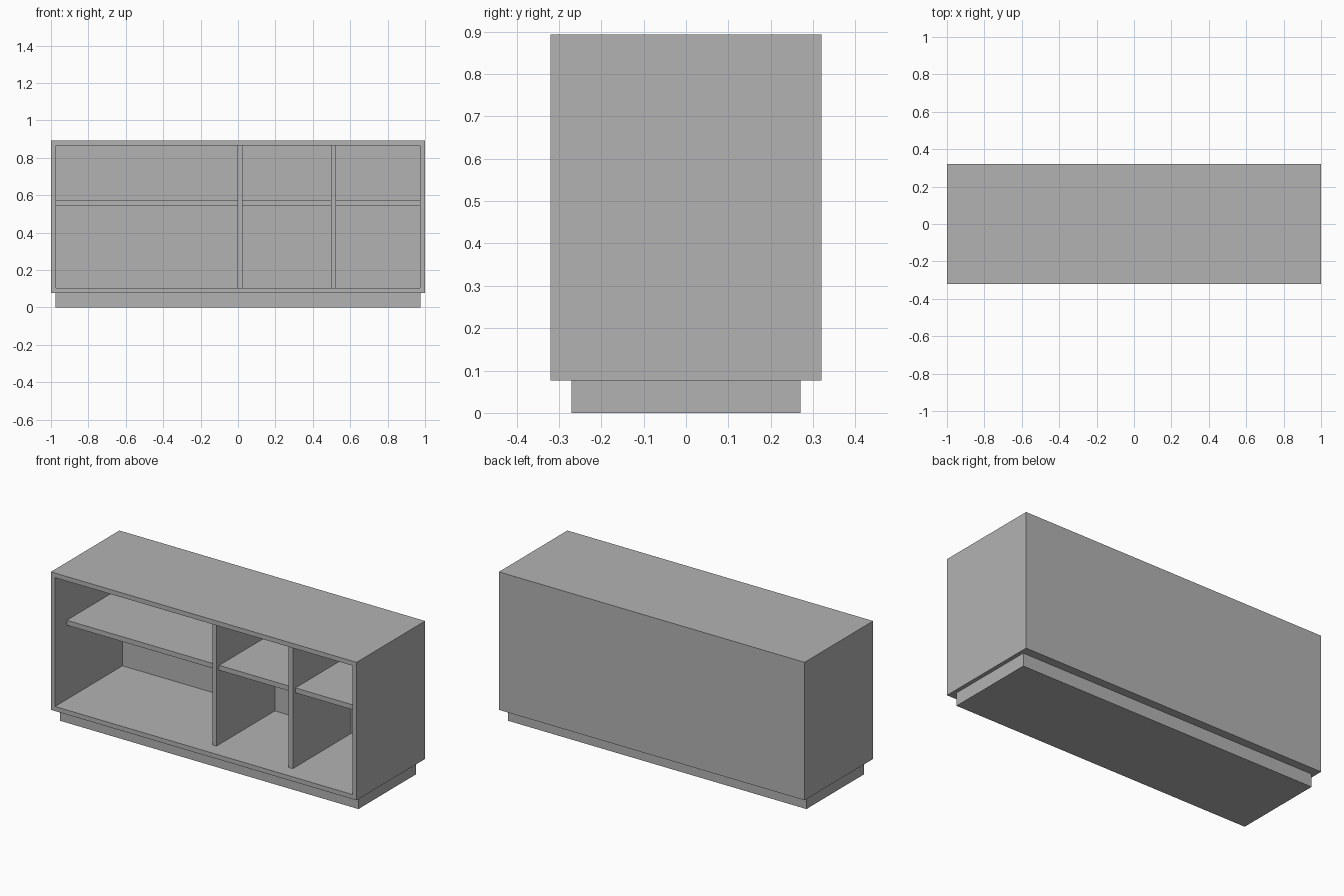
import bpy
import bmesh

cube = bpy.data.objects.get("Cube")
if cube:
    bpy.data.objects.remove(cube, do_unlink=True)

grey = bpy.data.materials.new("neutral_grey")
grey.use_nodes = True
colour = (0.45, 0.45, 0.45, 1)
grey.diffuse_color = colour
grey.node_tree.nodes["Principled BSDF"].inputs["Base Color"].default_value = colour


def box(name, x, y, z, edit=None):
    """Box between (min, max) pairs, optionally reshaped by edit."""
    bm = bmesh.new()
    bmesh.ops.create_cube(bm, size=1)
    for v in bm.verts:
        v.co = [r[0] if c < 0 else r[1] for c, r in zip(v.co, (x, y, z))]
    if edit:
        edit(bm)
    mesh = bpy.data.meshes.new(name)
    bm.to_mesh(mesh)
    bm.free()
    mesh.materials.append(grey)
    obj = bpy.data.objects.new(name, mesh)
    bpy.context.collection.objects.link(obj)
    return obj


HALF_DEPTH = 0.32
BOTTOM, TOP = 0.077, 0.893
WALL = 0.027
BACK = 0.31  # inner face of the back panel


def hollow(bm):
    """Inset the front face and push it in to the back panel."""
    bm.normal_update()
    front = min(bm.faces, key=lambda f: f.calc_center_median().y)
    bmesh.ops.inset_region(bm, faces=[front], thickness=WALL, use_even_offset=True)
    ext = bmesh.ops.extrude_discrete_faces(bm, faces=[front])
    for v in ext["faces"][0].verts:
        v.co.y = BACK


# Plinth and open-fronted carcass
box("plinth", (-0.977, 0.977), (-0.27, 0.27), (0, BOTTOM))
box("carcass", (-1, 1), (-HALF_DEPTH, HALF_DEPTH), (BOTTOM, TOP), hollow)

# Upright dividers, set back from the front
dividers = {"centre_divider": (-0.003, 0.024), "left_divider": (0.496, 0.523)}
for name, span in dividers.items():
    box(name, span, (-0.235, BACK), (BOTTOM + WALL, TOP - WALL))

# One shelf per bay, set back a little further
edges = [WALL - 1, *(x for span in dividers.values() for x in span), 1 - WALL]
for name, x0, x1 in zip(("wide", "middle", "left"), edges[::2], edges[1::2]):
    box(name + "_shelf", (x0, x1), (-0.21, BACK), (0.543, 0.572))
